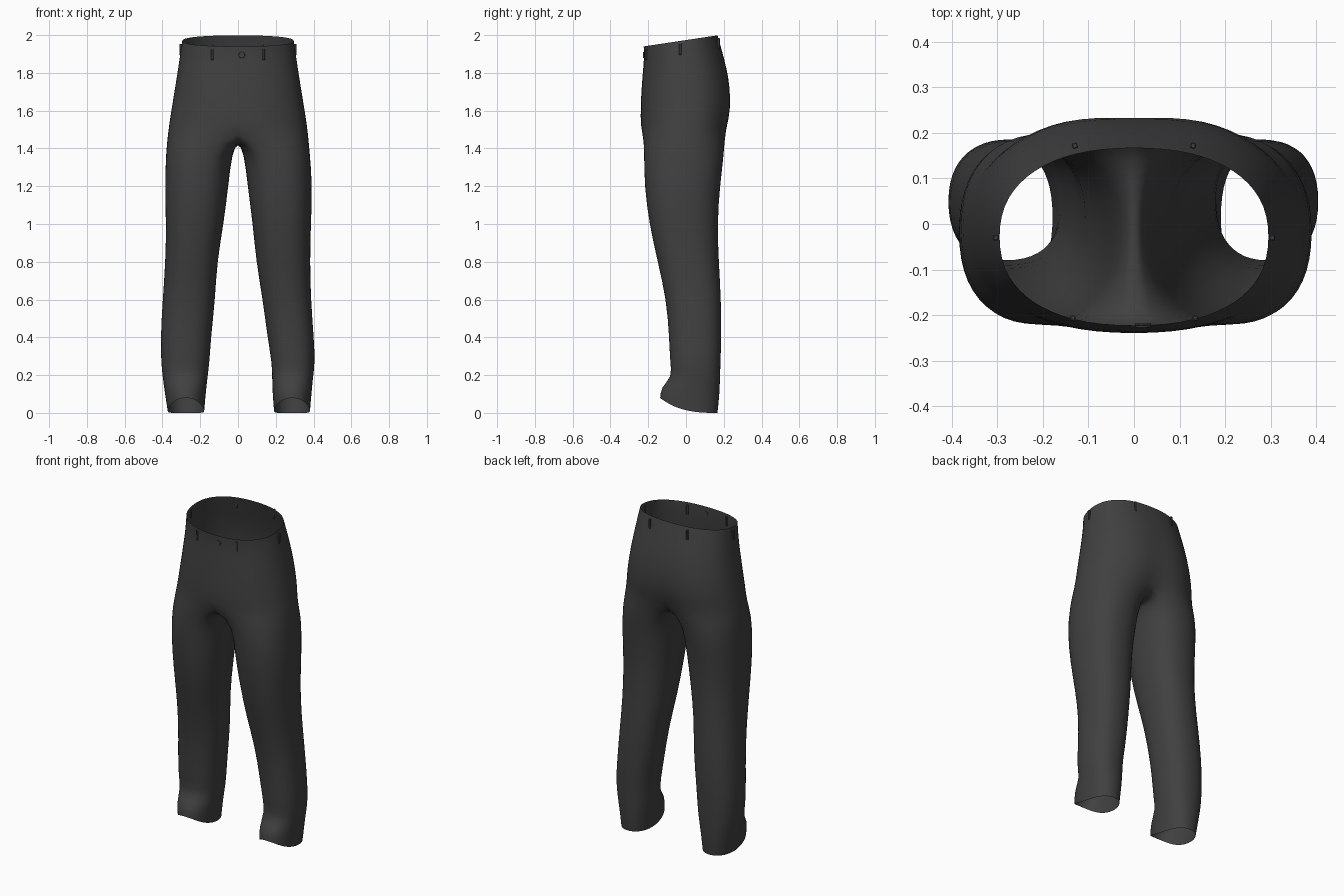
import bpy, bmesh, math
from mathutils import Vector

cube = bpy.data.objects.get("Cube")
if cube:
    bpy.data.objects.remove(cube, do_unlink=True)

# One dark cloth colour for everything
cloth = bpy.data.materials.new("charcoal cloth")
cloth.use_nodes = True
COLOUR = (0.052, 0.052, 0.052, 1)
cloth.diffuse_color = COLOUR
cloth.node_tree.nodes["Principled BSDF"].inputs["Base Color"].default_value = COLOUR

HALF = 16        # steps from front centre to back centre
BRIDGE = 7       # points across the crotch
RING = 2 * HALF
LEG_RING = HALF + 1 + BRIDGE


def add_object(name, bm, smooth=True):
    for face in bm.faces:
        face.smooth = smooth
    mesh = bpy.data.meshes.new(name)
    bm.to_mesh(mesh)
    bm.free()
    mesh.materials.append(cloth)
    obj = bpy.data.objects.new(name, mesh)
    bpy.context.collection.objects.link(obj)
    return obj


def oval(angle, x0, x1, y0, y1, power=2.3):
    """Point on a slightly squared oval that fills the given box."""
    c, s = math.cos(angle), math.sin(angle)
    px = math.copysign(abs(c) ** (2 / power), c)
    py = math.copysign(abs(s) ** (2 / power), s)
    return (x0 + x1) / 2 + px * (x1 - x0) / 2, (y0 + y1) / 2 + py * (y1 - y0) / 2


def waist_height(y):
    return 1.94 + 0.15 * (y + 0.225)


def join(bm, upper, lower):
    n = len(upper)
    for i in range(n):
        k = (i + 1) % n
        bm.faces.new((upper[i], lower[i], lower[k], upper[k]))


# Hips: height, half width, front, back, depth of the seat cleft
HIPS = [
    (2.00, 0.297, -0.225, 0.168, 0),
    (1.88, 0.310, -0.222, 0.202, 0),
    (1.78, 0.325, -0.232, 0.230, 0.005),
    (1.66, 0.345, -0.240, 0.246, 0.010),
    (1.56, 0.361, -0.242, 0.241, 0.020),
    (1.49, 0.371, -0.238, 0.224, 0.035),
]
# Legs: height, right inner, right outer, left inner, left outer, front, back
LEGS = [
    (1.38, 0.030, 0.383, 0.030, 0.381, -0.224, 0.204),
    (1.20, 0.050, 0.388, 0.050, 0.396, -0.222, 0.181),
    (1.00, 0.075, 0.382, 0.077, 0.387, -0.196, 0.167),
    (0.80, 0.110, 0.385, 0.095, 0.382, -0.151, 0.175),
    (0.60, 0.120, 0.400, 0.130, 0.387, -0.105, 0.187),
    (0.40, 0.142, 0.411, 0.155, 0.402, -0.090, 0.188),
    (0.27, 0.150, 0.408, 0.178, 0.409, -0.086, 0.184),
    (0.19, 0.160, 0.400, 0.180, 0.398, -0.073, 0.181),
    (0.10, 0.170, 0.388, 0.182, 0.390, -0.134, 0.179),
    (0.00, 0.178, 0.373, 0.190, 0.382, -0.138, 0.168),
]

bm = bmesh.new()

# Hip section, from the tilted waist down to the crotch
previous = None
for row, (z, width, front, back, cleft) in enumerate(HIPS):
    ring = []
    for i in range(RING):
        x, y = oval(math.tau * i / RING - math.pi / 2, -width, width, front, back)
        if y > 0:
            y -= cleft * math.exp(-(x / 0.08) ** 2)
        ring.append(bm.verts.new((x, y, waist_height(y) if row == 0 else z)))
    if previous:
        join(bm, previous, ring)
    previous = ring

# Crotch seam shared by both legs, running from back to front
back_co, front_co = previous[HALF].co, previous[0].co
bridge = []
for b in range(BRIDGE):
    t = (b + 1) / (BRIDGE + 1)
    point = back_co.lerp(front_co, t)
    point.z -= 0.055 * math.sin(math.pi * t) ** 0.5
    bridge.append(bm.verts.new(point))

# Two legs, with the hem raised over the front of the foot
for side in (-1, 1):
    upper = [previous[(side * j) % RING] for j in range(HALF + 1)] + bridge
    for z, r_in, r_out, l_in, l_out, front, back in LEGS:
        inner, outer = (l_in, l_out) if side > 0 else (r_in, r_out)
        lift = max(0, 1 - z / 0.19) * 0.08
        lower = []
        for j in range(LEG_RING):
            angle = math.radians(240) + math.tau * j / LEG_RING
            x, y = oval(angle, inner, outer, front, back)
            rise = lift * ((back - y) / (back - front)) ** 3
            lower.append(bm.verts.new((side * x, y, z + rise)))
        join(bm, upper, lower)
        upper = lower

bmesh.ops.recalc_face_normals(bm, faces=bm.faces)
trousers = add_object("trousers", bm)
subdivision = trousers.modifiers.new("soft cloth", "SUBSURF")
subdivision.levels = subdivision.render_levels = 1


# Belt loops: small upright strips around the waist
def belt_loop(name, x, y, turn):
    strip = bmesh.new()
    bmesh.ops.create_cube(strip, size=1)
    bmesh.ops.scale(strip, vec=Vector((0.012, 0.012, 0.06)), verts=strip.verts)
    bmesh.ops.bevel(strip, geom=strip.edges[:], offset=0.002, segments=1, affect='EDGES')
    loop = add_object(name, strip, smooth=False)
    loop.location = (x, y, waist_height(y) - 0.045)
    loop.rotation_euler.z = turn


for side, label in ((-1, "right"), (1, "left")):
    belt_loop(label + "_front_belt_loop", side * 0.135, -0.207, side * 0.3)
    belt_loop(label + "_side_belt_loop", side * 0.304, -0.03, math.pi / 2)
    belt_loop(label + "_back_belt_loop", side * 0.13, 0.172, -side * 0.3)

# Waist button
disc = bmesh.new()
bmesh.ops.create_cone(disc, cap_ends=True, segments=12, radius1=0.018, radius2=0.016, depth=0.008)
button = add_object("waist_button", disc, smooth=False)
button.location = (0.02, -0.223, 1.895)
button.rotation_euler.x = math.pi / 2
